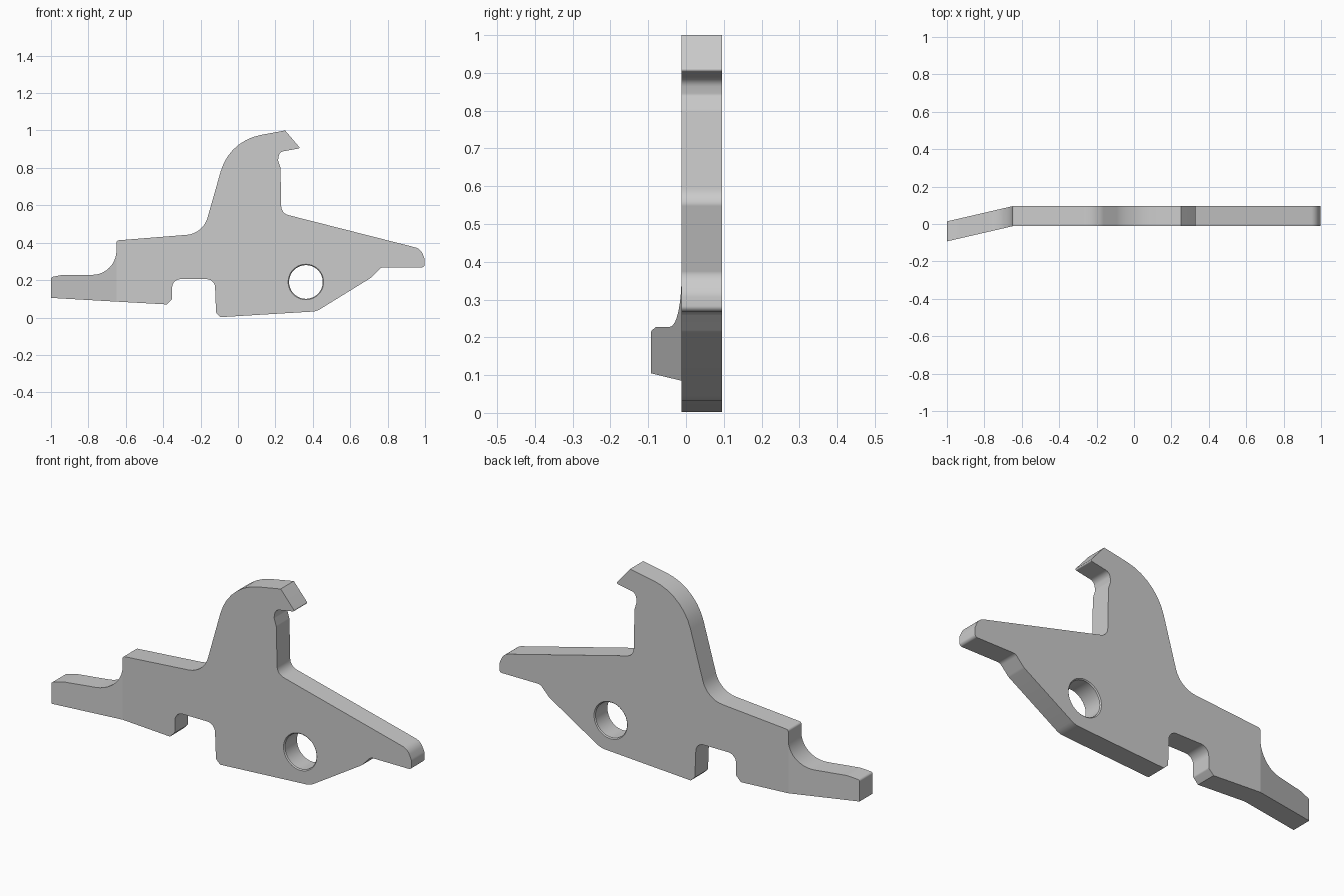
import bpy, bmesh
from math import sin, cos, tan, pi, ceil
from mathutils import Vector

if "Cube" in bpy.data.objects:
    bpy.data.objects.remove(bpy.data.objects["Cube"])

Y_FRONT, Y_BACK = -0.012, 0.095
BEND_X, BEND_SHIFT = -0.65, -0.081

# Outline in x, z with a fillet radius for each corner
OUTLINE = [
    (-1, .105, 0), (-1, .216, .012), (-.94, .228, .06),
    (-.65, .228, .13), (-.65, .412, .012),
    (-.187, .449, .126), (-.046, .945, .272),
    (.252, 1, 0), (.333, .905, .006),
    (.222, .885, .05), (.214, .842, .015), (.227, .80, .03),
    (.232, .557, .05), (.975, .368, .06), (.998, .315, .04),
    (.998, .268, .015), (.765, .268, .03), (.715, .215, .04),
    (.42, .033, .09), (-.093, .002, 0), (-.117, .025, .015),
    (-.124, .205, .045), (-.352, .205, .045),
    (-.352, .098, .012), (-.38, .07, 0), (-.65, .085, 0),
]


def fillet(points):
    """Replace every corner that has a radius with a short arc."""
    out = []
    for i, (x, z, r) in enumerate(points):
        p = Vector((x, z))
        a = Vector(points[i - 1][:2]) - p
        b = Vector(points[(i + 1) % len(points)][:2]) - p
        la, lb = a.length, b.length
        a.normalize()
        b.normalize()
        half = a.angle(b) / 2
        if r == 0 or half > pi / 2 - .02:
            out.append(p)
            continue
        d = min(r / tan(half), la * .49 if r < .1 else la, lb * .49 if r < .1 else lb)
        r = d * tan(half)
        mid = (a + b).normalized()
        centre = p + mid * (r / sin(half))
        sweep = pi - 2 * half
        n = max(2, ceil(sweep / .17))
        side = (a - mid * a.dot(mid)).normalized()
        for k in range(n + 1):
            t = sweep / 2 - sweep * k / n
            out.append(centre - mid * r * cos(t) + side * r * sin(t))
    return out


def add_loop(bm, pts):
    vs = [bm.verts.new((p[0], Y_FRONT, p[1])) for p in pts]
    return [bm.edges.new((vs[i - 1], vs[i])) for i in range(len(vs))]


# Flat plate with pivot hole
HOLE = Vector((.363, .19))
bm = bmesh.new()
edges = add_loop(bm, fillet(OUTLINE))
edges += add_loop(bm, [HOLE + Vector((cos(k * pi / 24), sin(k * pi / 24))) * .09
                       for k in range(48)])
bmesh.ops.triangle_fill(bm, edges=edges, use_beauty=True)
ext = bmesh.ops.extrude_face_region(bm, geom=bm.faces[:])
bmesh.ops.translate(bm, verts=[g for g in ext["geom"] if isinstance(g, bmesh.types.BMVert)],
                    vec=(0, Y_BACK - Y_FRONT, 0))
bmesh.ops.recalc_face_normals(bm, faces=bm.faces[:])

# Small chamfer on both hole rims
rims = [e for e in bm.edges
        if abs(e.verts[0].co.y - e.verts[1].co.y) < 1e-5
        and all(abs((Vector((v.co.x, v.co.z)) - HOLE).length - .09) < 1e-4 for v in e.verts)]
bmesh.ops.bevel(bm, geom=rims, offset=.005, segments=1, affect='EDGES')

# Bend the left tail towards the front
bmesh.ops.bisect_plane(bm, geom=bm.verts[:] + bm.edges[:] + bm.faces[:], dist=1e-4,
                       plane_co=(BEND_X, 0, 0), plane_no=(1, 0, 0))
for v in bm.verts:
    if v.co.x < BEND_X:
        v.co.y += BEND_SHIFT * (BEND_X - v.co.x) / (1 + BEND_X)
bmesh.ops.recalc_face_normals(bm, faces=bm.faces[:])

mesh = bpy.data.meshes.new("hooked_lever_plate")
bm.to_mesh(mesh)
bm.free()
plate = bpy.data.objects.new("hooked_lever_plate", mesh)
bpy.context.collection.objects.link(plate)
bpy.context.view_layer.objects.active = plate
plate.select_set(True)
bpy.ops.object.shade_smooth_by_angle(angle=.2)
